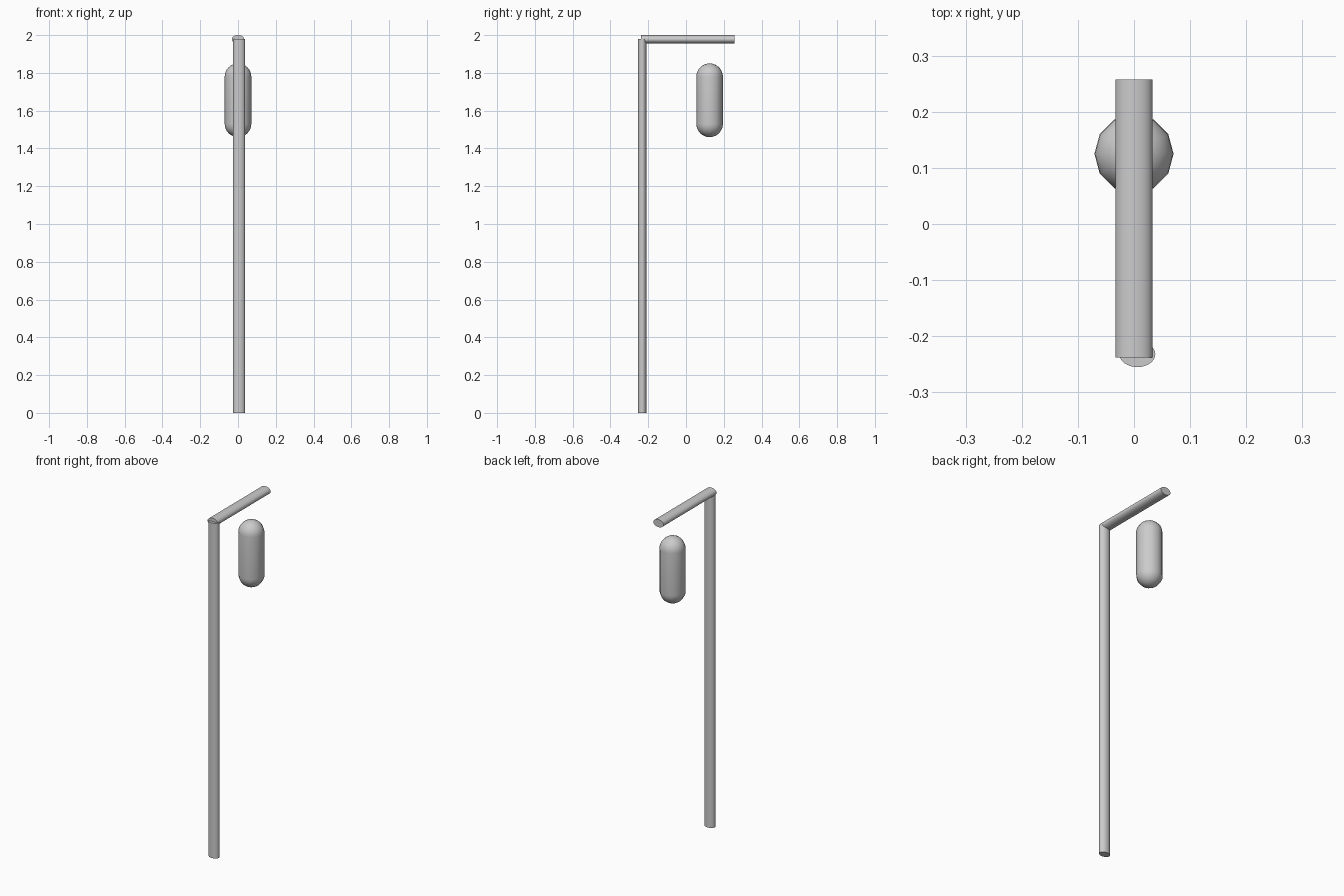
import bpy, bmesh, math

if "Cube" in bpy.data.objects:
    bpy.data.objects.remove(bpy.data.objects["Cube"])


def smooth(obj, angle):
    bpy.ops.object.select_all(action='DESELECT')
    obj.select_set(True)
    bpy.context.view_layer.objects.active = obj
    bpy.ops.object.shade_smooth_by_angle(angle=math.radians(angle))


def oval_bar(name, centre, rx, ry, length, rotation=(0, 0, 0)):
    bpy.ops.mesh.primitive_cylinder_add(vertices=32, radius=1, depth=2,
                                        location=centre, rotation=rotation)
    obj = bpy.context.object
    obj.name = name
    obj.scale = (rx, ry, length / 2)
    bpy.ops.object.transform_apply(location=False, rotation=True, scale=True)
    smooth(obj, 40)
    return obj


# Upright pole and horizontal arm, both with oval sections
oval_bar("pole", (0.006, -0.232, 0.99), 0.032, 0.023, 1.98)
oval_bar("arm", (0, 0.01, 1.9775), 0.033, 0.0225, 0.495, (math.pi / 2, 0, 0))

# Hanging bag: a 12-sided sphere with its halves pulled apart into a capsule
radius, bottom, top = 0.0705, 1.46, 1.85
half = (top - bottom) / 2 - radius
bm = bmesh.new()
profile = []
for side in (-1, 1):
    for i in range(9):
        a = math.pi / 2 * (i / 8 if side > 0 else i / 8 - 1)
        profile.append(bm.verts.new((radius * math.cos(a), 0,
                                     radius * math.sin(a) + side * half)))
edges = [bm.edges.new(pair) for pair in zip(profile, profile[1:])]
bmesh.ops.spin(bm, geom=profile + edges, cent=(0, 0, 0), axis=(0, 0, 1),
               angle=math.tau, steps=12, use_merge=False)
bmesh.ops.remove_doubles(bm, verts=bm.verts[:], dist=0.0005)
bmesh.ops.recalc_face_normals(bm, faces=bm.faces[:])
mesh = bpy.data.meshes.new("hanging_bag")
bm.to_mesh(mesh)
bm.free()
bag = bpy.data.objects.new("hanging_bag", mesh)
bag.location = (0, 0.125, (top + bottom) / 2)
bpy.context.collection.objects.link(bag)
smooth(bag, 40)
